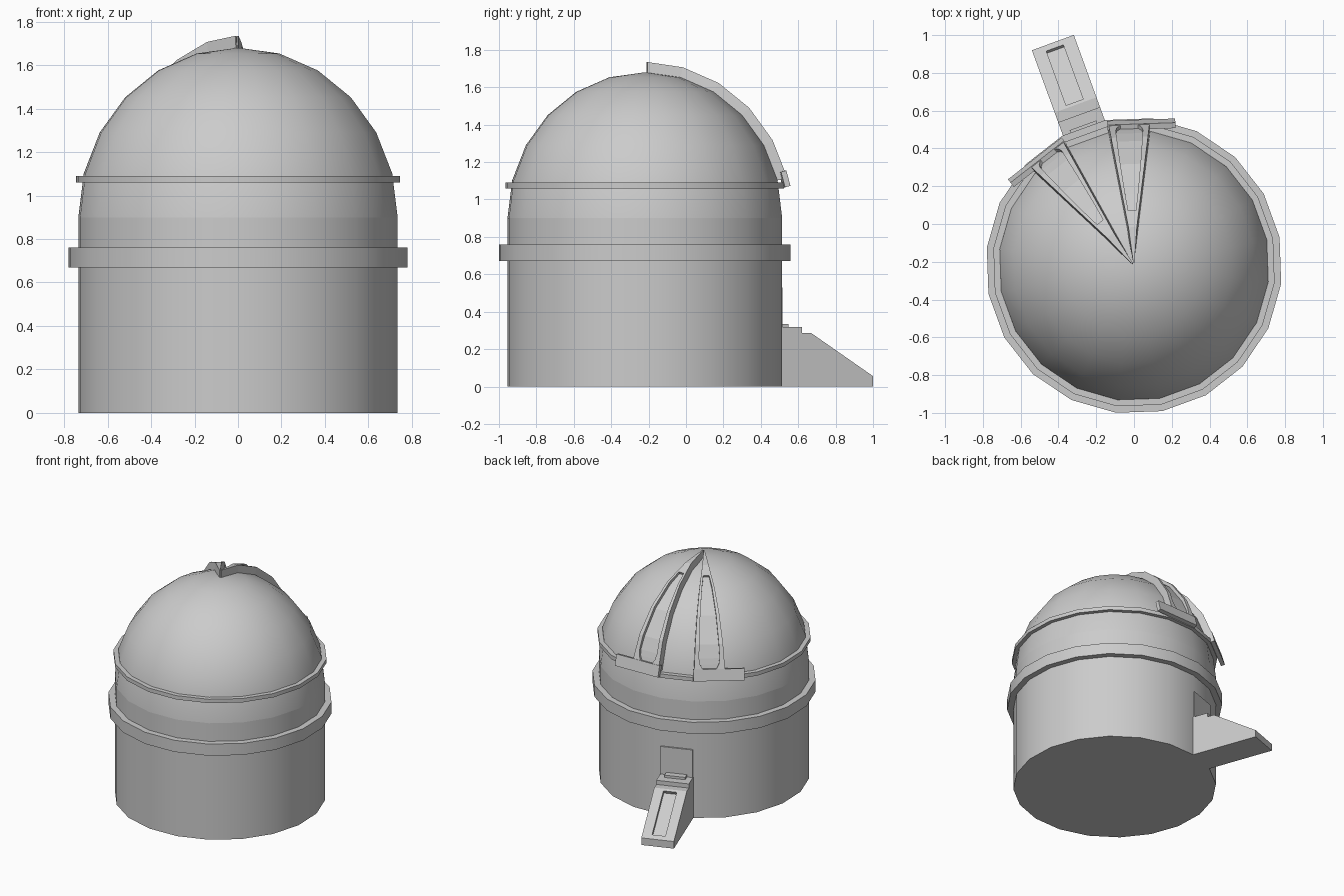
import bpy, bmesh, math
from mathutils import Matrix, Vector

SIDES = 20
STEP = 2 * math.pi / SIDES
AXIS = math.radians(110)              # direction of the entrance and slit
CENTRE = Vector((0, -0.22, 0))
DOME_Z = 0.9

if "Cube" in bpy.data.objects:
    bpy.data.objects.remove(bpy.data.objects["Cube"], do_unlink=True)

grey = bpy.data.materials.new("plain_grey")
grey.use_nodes = True
grey.diffuse_color = (0.6, 0.6, 0.6, 1)
grey.node_tree.nodes["Principled BSDF"].inputs["Base Color"].default_value = (0.6, 0.6, 0.6, 1)


def finish(name, bm, turn=AXIS, smooth=False):
    """Turn local +x to the wanted azimuth and place on the tower axis."""
    bmesh.ops.recalc_face_normals(bm, faces=bm.faces)
    bm.transform(Matrix.Translation(CENTRE) @ Matrix.Rotation(turn, 4, "Z"))
    mesh = bpy.data.meshes.new(name)
    bm.to_mesh(mesh)
    bm.free()
    mesh.materials.append(grey)
    ob = bpy.data.objects.new(name, mesh)
    bpy.context.collection.objects.link(ob)
    if smooth:
        bpy.ops.object.select_all(action="DESELECT")
        ob.select_set(True)
        bpy.context.view_layer.objects.active = ob
        bpy.ops.object.shade_smooth_by_angle(angle=math.radians(30))
    return ob


def lathe(name, profile):
    """Revolve a closed (radius, z) profile that starts and ends on the axis."""
    bm = bmesh.new()
    verts = [bm.verts.new((r, 0, z)) for r, z in profile]
    edges = [bm.edges.new(pair) for pair in zip(verts, verts[1:])]
    bmesh.ops.spin(bm, geom=verts + edges, cent=(0, 0, 0), axis=(0, 0, 1),
                   angle=2 * math.pi, steps=SIDES)
    bmesh.ops.remove_doubles(bm, verts=bm.verts, dist=0.0005)
    return finish(name, bm, AXIS + STEP / 2, smooth=True)


def prism(name, profile, y0, y1):
    """Extrude a (distance, z) outline sideways from y0 to y1."""
    bm = bmesh.new()
    face = bm.faces.new([bm.verts.new((u, y0, z)) for u, z in profile])
    new = bmesh.ops.extrude_face_region(bm, geom=[face])["geom"]
    bmesh.ops.translate(bm, vec=(0, y1 - y0, 0),
                        verts=[g for g in new if isinstance(g, bmesh.types.BMVert)])
    return finish(name, bm)


def box(name, u0, u1, z0, z1, half):
    return prism(name, [(u0, z0), (u1, z0), (u1, z1), (u0, z1)], -half, half)


def on_dome(lat, grow):
    """Point on the dome's flat side at a latitude, pushed outward by grow."""
    a = math.radians(lat)
    return ((0.74 + grow) * math.cos(a) * math.cos(STEP / 2),
            DOME_Z + (0.78 + grow) * math.sin(a))


def shell(name, rows, inner, outer, turn, bevel=0.0):
    """Curved slab over one dome side; rows are (latitude, half width or None)."""
    bm = bmesh.new()
    rings = []
    for lat, half in rows:
        ring = []
        for grow, side, trim in ((inner, -1, 0), (inner, 1, 0), (outer, 1, bevel), (outer, -1, bevel)):
            rho, z = on_dome(lat, grow)
            h = rho * math.tan(STEP / 2) if half is None else half
            ring.append(bm.verts.new((rho, side * max(h - trim, 0.003), z)))
        rings.append(ring)
    for low, high in zip(rings, rings[1:]):
        for i in range(4):
            j = (i + 1) % 4
            bm.faces.new((low[i], low[j], high[j], high[i]))
    bm.faces.new(rings[0])
    bm.faces.new(rings[-1])
    return finish(name, bm, turn)


# Tower, collars and dome
lathe("tower_wall", [(0, 0), (0.74, 0), (0.74, DOME_Z), (0, DOME_Z)])
lathe("lower_collar", [(0, 0.67), (0.785, 0.67), (0.785, 0.76), (0, 0.76)])
lathe("upper_rim", [(0, 1.06), (0.75, 1.06), (0.75, 1.09), (0, 1.09)])
arc = [math.radians(a) for a in range(0, 91, 15)]
lathe("dome", [(0, DOME_Z)] + [(0.74 * math.cos(a), DOME_Z + 0.78 * math.sin(a)) for a in arc])

# Two raised shutters either side of the slit, each with a tapered recess and a foot
for label, side in (("right", 1), ("left", -1)):
    turn = AXIS + side * STEP
    panel = shell(label + "_shutter", [(lat, None) for lat in (15, 30, 45, 60, 75, 89)],
                  -0.02, 0.055, turn, 0.01)
    cutter = shell(label + "_shutter_cutter",
                   [(17, 0.03), (18, 0.05), (20, 0.065), (23, 0.072), (30, 0.068),
                    (45, 0.055), (60, 0.035), (68, 0.02)], 0.03, 0.12, turn)
    cutter.hide_render = True
    cutter.hide_set(True)
    cut = panel.modifiers.new("recess", "BOOLEAN")
    cut.operation = "DIFFERENCE"
    cut.object = cutter

    bm = bmesh.new()
    bmesh.ops.create_cube(bm, size=1)
    bm.transform(Matrix.Translation((0.745, side * 0.065, 1.11))
                 @ Matrix.Rotation(math.radians(-15), 4, "Y")
                 @ Matrix.Diagonal((0.03, 0.36, 0.085, 1)))
    finish(label + "_shutter_foot", bm, turn)

# Entrance ramp with a sunken channel down its slope
HALF, CHANNEL = 0.118, 0.048
START, TOP, END, LIP = 0.905, 0.285, 1.256, 0.055


def slope(u):
    return TOP + (LIP - TOP) * (u - START) / (END - START)


outline = [(0.68, 0), (END, 0), (END, LIP), (START, TOP), (0.68, TOP)]
u0, u1, depth = START + 0.015, END - 0.03, 0.022
sunk = [(0.68, 0), (END, 0), (END, LIP), (u1, slope(u1)), (u1 - 0.012, slope(u1) - depth),
        (u0 - 0.012, slope(u0) - depth), (u0, slope(u0)), (START, TOP), (0.68, TOP)]
prism("ramp_right_side", outline, CHANNEL, HALF)
prism("ramp_left_side", outline, -HALF, -CHANNEL)
prism("ramp_channel", sunk, -CHANNEL, CHANNEL)

# Landing, threshold and door
box("landing_step", 0.68, 0.85, 0.27, 0.317, HALF)
box("threshold", 0.74, 0.79, 0.31, 0.335, 0.075)
box("door_panel", 0.69, 0.742, 0, 0.53, 0.116)
